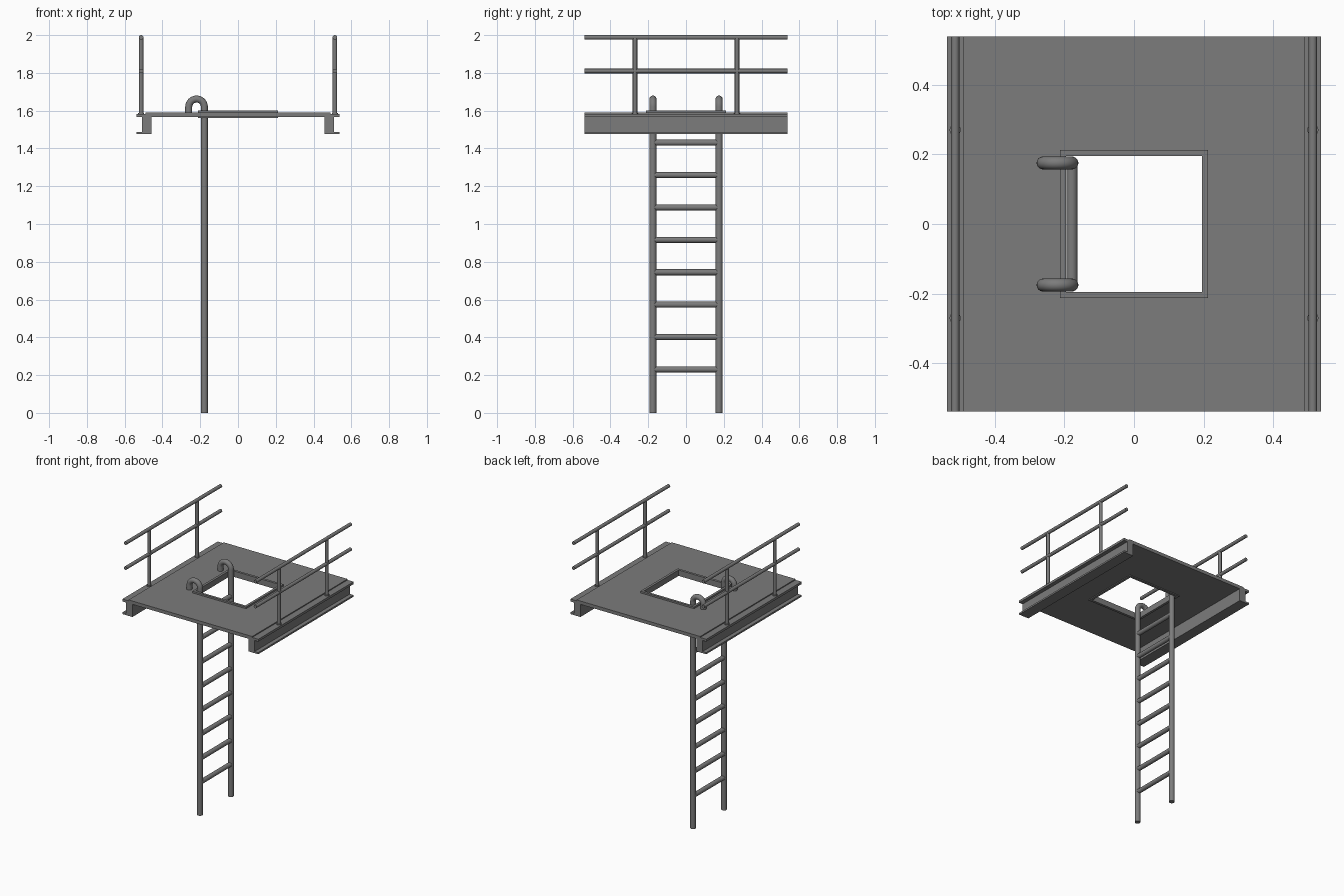
import bpy, bmesh, math
from mathutils import Vector

cube = bpy.data.objects.get("Cube")
if cube:
    bpy.data.objects.remove(cube, do_unlink=True)

steel = bpy.data.materials.new("grey steel")
steel.use_nodes = True
GREY = (0.2, 0.2, 0.2, 1)
steel.diffuse_color = GREY
steel.node_tree.nodes["Principled BSDF"].inputs["Base Color"].default_value = GREY


def finish(name, bm, smooth=False):
    bmesh.ops.recalc_face_normals(bm, faces=bm.faces)
    mesh = bpy.data.meshes.new(name)
    bm.to_mesh(mesh)
    bm.free()
    mesh.materials.append(steel)
    obj = bpy.data.objects.new(name, mesh)
    bpy.context.collection.objects.link(obj)
    if smooth:
        bpy.ops.object.select_all(action="DESELECT")
        obj.select_set(True)
        bpy.context.view_layer.objects.active = obj
        bpy.ops.object.shade_smooth_by_angle(angle=math.radians(40))
    return obj


def tube(name, path, radius, side, sides=20):
    """Capped round tube along a flat path; side is normal to the path's plane."""
    bm = bmesh.new()
    pts, side = [Vector(p) for p in path], Vector(side)
    rings = []
    for i, p in enumerate(pts):
        along = (pts[min(i + 1, len(pts) - 1)] - pts[max(i - 1, 0)]).normalized()
        across = along.cross(side)
        angles = [math.tau * k / sides for k in range(sides)]
        rings.append([bm.verts.new(p + radius * (side * math.cos(a) + across * math.sin(a)))
                      for a in angles])
    for a, b in zip(rings, rings[1:]):
        for k in range(sides):
            n = (k + 1) % sides
            bm.faces.new((a[k], a[n], b[n], b[k]))
    bm.faces.new(rings[0])
    bm.faces.new(rings[-1])
    return finish(name, bm, True)


def square_ring(name, outer_x, outer_y, inner, z0, z1):
    """Rectangular slab with a square hole."""
    bm = bmesh.new()
    corners = [(-1, -1), (1, -1), (1, 1), (-1, 1)]
    loops = [[bm.verts.new((sx * hx, sy * hy, z)) for sx, sy in corners]
             for hx, hy, z in ((outer_x, outer_y, z0), (outer_x, outer_y, z1),
                               (inner, inner, z1), (inner, inner, z0))]
    for i in range(4):
        a, b = loops[i], loops[(i + 1) % 4]
        for k in range(4):
            n = (k + 1) % 4
            bm.faces.new((a[k], a[n], b[n], b[k]))
    return finish(name, bm)


def extrude_profile(name, profile, y0, y1):
    bm = bmesh.new()
    face = bm.faces.new([bm.verts.new((x, y0, z)) for x, z in profile])
    new = bmesh.ops.extrude_face_region(bm, geom=[face])["geom"]
    bmesh.ops.translate(bm, vec=(0, y1 - y0, 0),
                        verts=[v for v in new if isinstance(v, bmesh.types.BMVert)])
    return finish(name, bm)


HALF = 0.538        # half length of the platform
RAIL_X = 0.513      # guard rail offset
LADDER_X = -0.178

# Deck plate and hatch frame
square_ring("deck", 0.489, HALF, 0.2, 1.566, 1.59)
square_ring("hatch_frame", 0.2126, 0.2126, 0.195, 1.56, 1.602)

for s, label in ((1, "left"), (-1, "right")):
    # Edge beam, open to the outside
    channel = [(0.458, 1.476), (0.537, 1.476), (0.537, 1.488), (0.508, 1.488),
               (0.508, 1.566), (0.537, 1.566), (0.537, 1.583), (0.458, 1.583)]
    extrude_profile(label + "_beam", [(s * x, z) for x, z in channel], -HALF, HALF)

    # Guard rail
    x = s * RAIL_X
    for part, z in (("top", 1.988), ("middle", 1.81)):
        tube(f"{label}_{part}_rail", [(x, -HALF, z), (x, HALF, z)], 0.012, (1, 0, 0))
    for end, y in (("front", -0.27), ("back", 0.27)):
        tube(f"{label}_{end}_post", [(x, y, 1.575), (x, y, 1.988)], 0.012, (1, 0, 0))
        tube(f"{label}_{end}_post_foot", [(x, y, 1.58), (x, y, 1.588)], 0.016, (1, 0, 0))

# Ladder stiles, hooked over the deck
BEND = 0.0415
for end, y in (("front", -0.175), ("back", 0.175)):
    path = [(LADDER_X, y, 0)]
    for k in range(17):
        a = math.pi * k / 16
        path.append((LADDER_X - BEND + BEND * math.cos(a), y, 1.62 + BEND * math.sin(a)))
    path.append((LADDER_X - 2 * BEND, y, 1.588))
    tube(f"ladder_{end}_stile", path, 0.0185, (0, 1, 0))

# Ladder rungs
for i in range(8):
    z = 0.23 + i * 0.1715
    tube(f"ladder_rung_{i + 1}", [(LADDER_X, -0.175, z), (LADDER_X, 0.175, z)], 0.016, (1, 0, 0))
